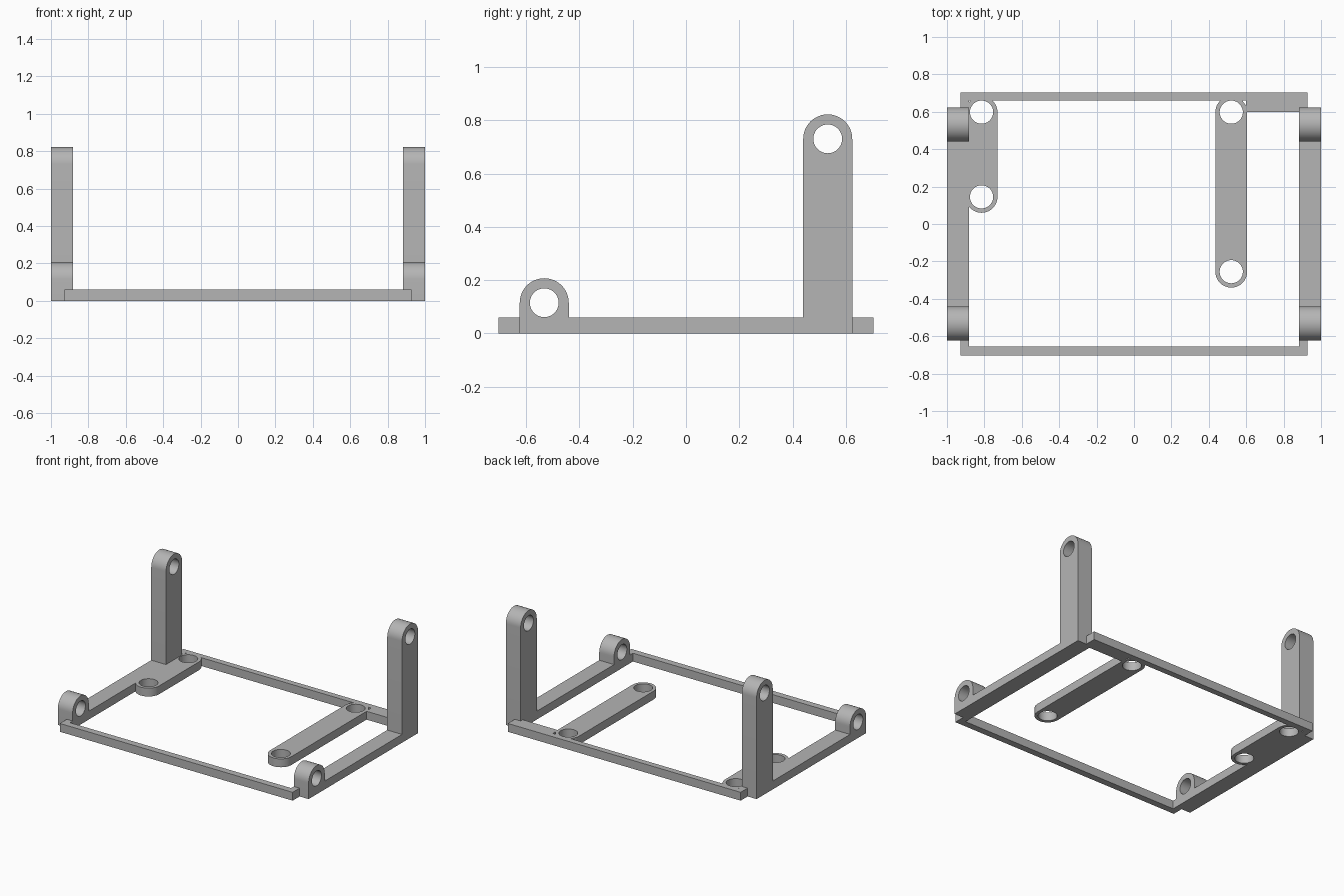
import bpy, bmesh
from math import sin, cos, pi, radians
from mathutils import Matrix

cube = bpy.data.objects.get("Cube")
if cube:
    bpy.data.objects.remove(cube, do_unlink=True)

grey = bpy.data.materials.new("plain_grey")
grey.use_nodes = True
grey.diffuse_color = (0.46, 0.46, 0.46, 1)
grey.node_tree.nodes["Principled BSDF"].inputs["Base Color"].default_value = grey.diffuse_color

T = 0.06  # thickness of the flat frame
FLAT = Matrix.Identity(4)
# Turns a profile drawn in (y, z) so that it is extruded along x
UPRIGHT = Matrix(((0, 0, 1, 0), (1, 0, 0, 0), (0, 1, 0, 0), (0, 0, 0, 1)))


def arc(cx, cy, r, start=0, end=2 * pi, steps=48, closed=True):
    n = steps if closed else steps + 1
    return [(cx + r * cos(start + (end - start) * i / steps),
             cy + r * sin(start + (end - start) * i / steps)) for i in range(n)]


def plate(name, loops, low, high, matrix=FLAT):
    """Extrude an outline with holes from low to high."""
    bm = bmesh.new()
    for loop in loops:
        verts = [bm.verts.new((a, b, low)) for a, b in loop]
        for i, v in enumerate(verts):
            bm.edges.new((verts[i - 1], v))
    bmesh.ops.triangle_fill(bm, use_beauty=True, edges=bm.edges[:], normal=(0, 0, 1))
    ext = bmesh.ops.extrude_face_region(bm, geom=bm.faces[:], use_keep_orig=True)
    top = [g for g in ext["geom"] if isinstance(g, bmesh.types.BMVert)]
    bmesh.ops.translate(bm, verts=top, vec=(0, 0, high - low))
    bm.transform(matrix)
    bmesh.ops.recalc_face_normals(bm, faces=bm.faces[:])
    mesh = bpy.data.meshes.new(name)
    bm.to_mesh(mesh)
    bm.free()
    mesh.materials.append(grey)
    obj = bpy.data.objects.new(name, mesh)
    bpy.context.collection.objects.link(obj)
    bpy.ops.object.select_all(action="DESELECT")
    obj.select_set(True)
    bpy.context.view_layer.objects.active = obj
    bpy.ops.object.shade_smooth_by_angle(angle=radians(30))
    return obj


# Flat frame: notched corners outside, wider pad at the back left inside
E, W, S, D = 0.928, 0.882, 0.623, 0.703
outer = [(-E, -D), (E, -D), (E, -S), (1, -S), (1, S), (E, S),
         (E, D), (-E, D), (-E, S), (-1, S), (-1, -S), (-E, -S)]
inner = [(-W, -0.655), (W, -0.655), (W, 0.6), (0.6, 0.6), (0.6, 0.66), (-W, 0.66)]
plate("base_frame", [outer, inner], 0, T)


# Rounded mounting arms with a screw hole at each end
def arm(name, x, y0, y1, r=0.085, hole=0.062):
    outline = arc(x, y1, r, 0, pi, 24, False) + arc(x, y0, r, pi, 2 * pi, 24, False)
    plate(name, [outline, arc(x, y0, hole), arc(x, y1, hole)], 0, T)


arm("right_arm", -0.815, 0.145, 0.598)
arm("left_arm", 0.52, -0.255, 0.598)


# Upright lugs with a rounded, drilled top
def lug(name, side, y, z, r=0.092, hole=0.054):
    outline = [(y - r, 0), (y + r, 0)] + arc(y, z, r, 0, pi, 24, False)
    low, high = sorted((side * W, side))
    plate(name, [outline, arc(y, z, hole)], low, high, UPRIGHT)


for label, side in (("left", 1), ("right", -1)):
    lug(label + "_front_lug", side, -0.532, 0.115)
    lug(label + "_back_post", side, 0.532, 0.73)
